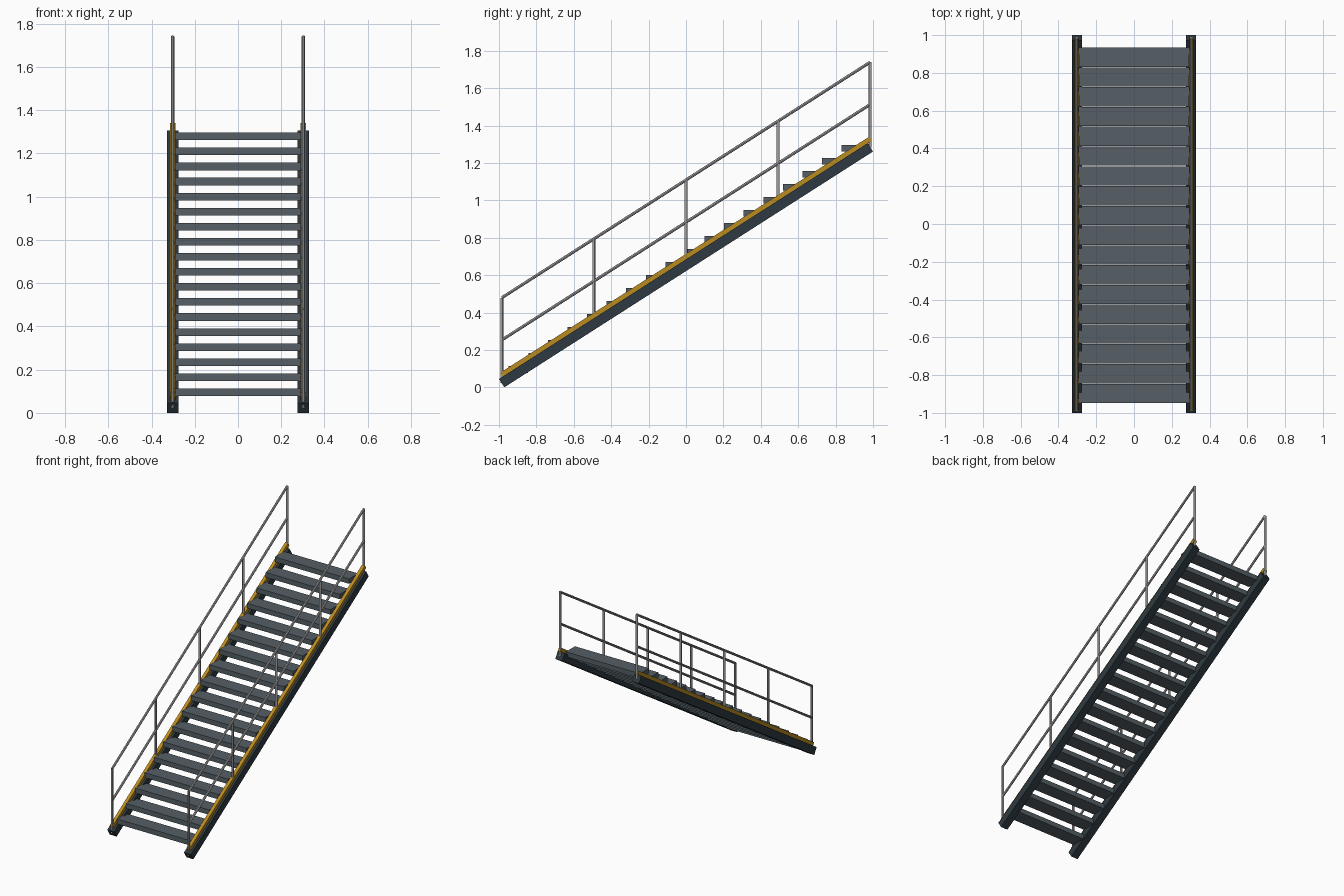
import bpy, math
from mathutils import Vector

if "Cube" in bpy.data.objects:
    bpy.data.objects.remove(bpy.data.objects["Cube"])

SLOPE = math.radians(32.6)
TAN = math.tan(SLOPE)
SIDE_X = 0.302       # centre line of each side frame
MID_Z = 0.653        # stringer centre height at y = 0
END_Y = 0.985        # first and last posts
LENGTH = 2.34


def material(name, rgb):
    m = bpy.data.materials.new(name)
    m.diffuse_color = (*rgb, 1)
    m.use_nodes = True
    m.node_tree.nodes["Principled BSDF"].inputs["Base Color"].default_value = m.diffuse_color
    return m


dark_steel = material("dark steel", (0.027, 0.042, 0.052))
tread_grey = material("tread grey", (0.092, 0.115, 0.133))
safety_yellow = material("safety yellow", (0.50, 0.26, 0.015))
rail_grey = material("rail grey", (0.36, 0.36, 0.36))


def box(name, centre, size, mat, tilt=0.0):
    bpy.ops.mesh.primitive_cube_add(size=1, location=centre, rotation=(tilt, 0, 0))
    ob = bpy.context.object
    ob.name = name
    ob.scale = size
    ob.data.materials.append(mat)
    return ob


def tube(name, a, b, radius, mat):
    a, b = Vector(a), Vector(b)
    d = b - a
    bpy.ops.mesh.primitive_cylinder_add(vertices=12, radius=radius, depth=d.length,
                                        location=(a + b) / 2)
    ob = bpy.context.object
    ob.name = name
    ob.rotation_euler = d.to_track_quat('Z', 'Y').to_euler()
    ob.data.materials.append(mat)
    bpy.ops.object.shade_smooth_by_angle()
    return ob


for side, s in (("left", -1), ("right", 1)):
    x = s * SIDE_X
    # sloping stringer beam with a yellow kick strip on top
    box(f"{side}_stringer", (x, 0, MID_Z), (0.054, LENGTH, 0.053), dark_steel, SLOPE)
    box(f"{side}_kick_strip", (x, 0, MID_Z + 0.046), (0.024, LENGTH, 0.025),
        safety_yellow, SLOPE)

    # handrail and middle rail, parallel to the stringer
    for part, z in (("handrail", 1.109), ("middle_rail", 0.883)):
        tube(f"{side}_{part}", (x, -END_Y, z - END_Y * TAN),
             (x, END_Y, z + END_Y * TAN), 0.008, rail_grey)

    # upright posts
    for i in range(5):
        y = END_Y * (i - 2) / 2
        tube(f"{side}_post_{i + 1}", (x, y, MID_Z + y * TAN),
             (x, y, 1.109 + y * TAN), 0.008, rail_grey)

# treads
for i in range(18):
    front = -0.948 + i * 0.1047
    top = 0.113 + i * 0.0696
    box(f"tread_{i + 1}", (0, front + 0.051, top - 0.0175),
        (0.584, 0.102, 0.035), tread_grey)
